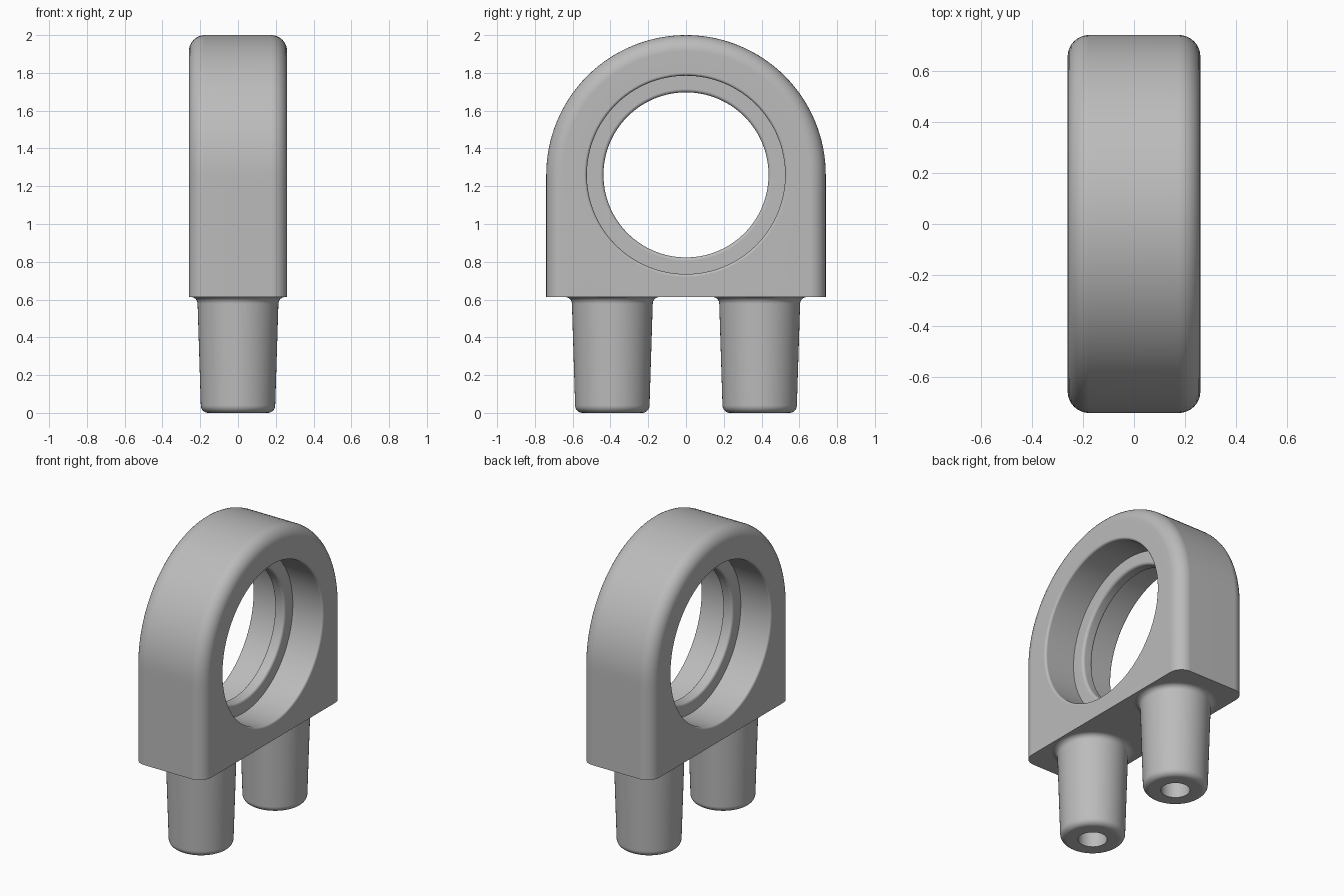
import bpy, bmesh
from math import cos, sin, pi, radians

cube = bpy.data.objects.get("Cube")
if cube:
    bpy.data.objects.remove(cube)

grey = bpy.data.materials.new("grey metal")
grey.use_nodes = True
COLOUR = (0.5, 0.5, 0.5, 1)
grey.diffuse_color = COLOUR
grey.node_tree.nodes["Principled BSDF"].inputs["Base Color"].default_value = COLOUR

HALF_X, RADIUS, CENTRE_Z, BASE_Z = 0.26, 0.74, 1.26, 0.613
BORE, LIP, LIP_X = 0.525, 0.437, 0.038
Q = 32  # points per quarter turn


def arc(cx, cy, r, start, end, steps=8):
    """Points on a circular arc, angles in degrees."""
    angles = [radians(start + (end - start) * i / steps) for i in range(steps + 1)]
    return [(cx + r * cos(a), cy + r * sin(a)) for a in angles]


def circle(r):
    return [(r * cos(i * pi / (2 * Q)), CENTRE_Z + r * sin(i * pi / (2 * Q)))
            for i in range(4 * Q)]


def arch(r):
    """Half circle on top, straight sides and a flat base."""
    pts = circle(r)[:2 * Q + 1]
    h = Q // 2
    drop = CENTRE_Z - BASE_Z
    pts += [(-r, CENTRE_Z - drop * i / h) for i in range(1, h + 1)]
    pts += [(-r + r * i / Q, BASE_Z) for i in range(1, 2 * Q + 1)]
    # the base uses twice the points of a quarter turn in total
    return pts[:2 * Q + h + 1] + pts[2 * Q + h + 2::2] + \
        [(r, BASE_Z + drop * i / h) for i in range(1, h)]


def skin(name, loops, close):
    """Join equal loops of points into a surface."""
    bm = bmesh.new()
    rings = [[bm.verts.new(p) for p in loop] for loop in loops]
    pairs = list(zip(rings, rings[1:]))
    if close:
        pairs.append((rings[-1], rings[0]))
    for a, b in pairs:
        n = len(a)
        for i in range(n):
            j = (i + 1) % n
            bm.faces.new((a[i], a[j], b[j], b[i]))
    if not close:
        bm.faces.new(rings[0])
        bm.faces.new(rings[-1])
    bmesh.ops.recalc_face_normals(bm, faces=bm.faces)
    mesh = bpy.data.meshes.new(name)
    bm.to_mesh(mesh)
    bm.free()
    mesh.materials.append(grey)
    obj = bpy.data.objects.new(name, mesh)
    bpy.context.collection.objects.link(obj)
    bpy.ops.object.select_all(action="DESELECT")
    obj.select_set(True)
    bpy.context.view_layer.objects.active = obj
    bpy.ops.object.shade_smooth_by_angle(angle=radians(35))
    weighted = obj.modifiers.new("even shading", "WEIGHTED_NORMAL")
    weighted.keep_sharp = True
    return obj


# Housing: rounded arch outside, stepped bore with a central lip inside
E, RIM, SOFT = 0.085, 0.015, 0.018
half = [(x, arch(r)) for x, r in arc(HALF_X - E, RADIUS - E, E, 90, 0)]
half += [(x, circle(r)) for x, r in arc(HALF_X - RIM, BORE + RIM, RIM, 0, -90, 4)]
half += [(LIP_X, circle(BORE))]
half += [(x, circle(r)) for x, r in arc(LIP_X - SOFT, LIP + SOFT, SOFT, 0, -90, 5)]
profile = half + [(-x, pts) for x, pts in reversed(half)]
skin("housing", [[(x, y, z) for y, z in pts] for x, pts in profile], True)

# Legs: tapered pegs with a flared top, rounded foot and a blind hole
FLARE, FOOT, HOLE = 0.035, 0.04, 0.088
peg = [(0.25, BASE_Z + 0.02)]
peg += arc(0.214 + FLARE, BASE_Z - FLARE, FLARE, 90, 180)
peg += arc(0.197 - FOOT, FOOT, FOOT, 0, -90)
peg += [(HOLE, 0), (HOLE, 0.42)]
for name, y in (("front_leg", -0.39), ("back_leg", 0.39)):
    skin(name, [[(r * cos(i * pi / 32), y + r * sin(i * pi / 32), z) for i in range(64)]
                for r, z in peg], False)
